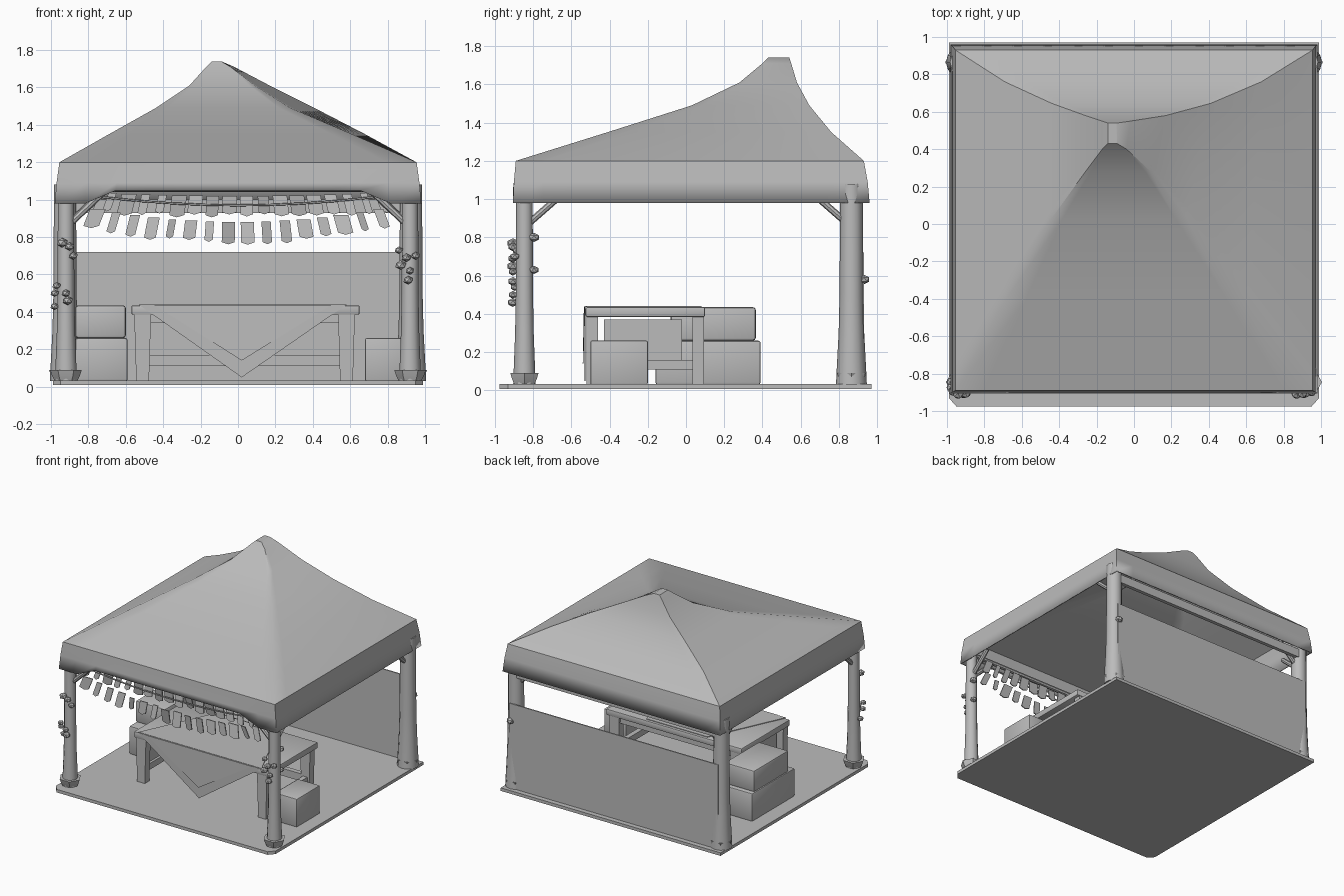
import bpy, bmesh, math, random
from mathutils import Vector

random.seed(4)
if "Cube" in bpy.data.objects:
    bpy.data.objects.remove(bpy.data.objects["Cube"])

GREY = (0.5, 0.5, 0.5, 1)
mat = bpy.data.materials.new("plain grey")
mat.use_nodes = True
mat.diffuse_color = GREY
mat.node_tree.nodes["Principled BSDF"].inputs["Base Color"].default_value = GREY


def finish(bm, name, smooth=True, angle=35):
    bmesh.ops.recalc_face_normals(bm, faces=bm.faces)
    mesh = bpy.data.meshes.new(name)
    bm.to_mesh(mesh)
    bm.free()
    mesh.materials.append(mat)
    ob = bpy.data.objects.new(name, mesh)
    bpy.context.collection.objects.link(ob)
    if smooth:
        bpy.ops.object.select_all(action='DESELECT')
        ob.select_set(True)
        bpy.context.view_layer.objects.active = ob
        bpy.ops.object.shade_smooth_by_angle(angle=math.radians(angle))
    return ob


def box(name, x, y, z, bevel=0.0):
    bm = bmesh.new()
    bmesh.ops.create_cube(bm, size=1)
    for v in bm.verts:
        v.co = [a + (b - a) * (c + 0.5) for (a, b), c in zip((x, y, z), v.co)]
    if bevel:
        bmesh.ops.bevel(bm, geom=bm.edges[:], offset=bevel, segments=2, affect='EDGES', profile=0.5)
    return finish(bm, name)


def loft(name, rings, caps=True):
    bm = bmesh.new()
    loops = [[bm.verts.new(p) for p in ring] for ring in rings]
    n = len(loops[0])
    for a, b in zip(loops, loops[1:]):
        for i in range(n):
            bm.faces.new((a[i], a[(i + 1) % n], b[(i + 1) % n], b[i]))
    if caps:
        bm.faces.new(loops[0])
    bm.faces.new(loops[-1])
    return finish(bm, name)


def circle(cx, cy, z, r, n=12):
    return [(cx + r * math.cos(2 * math.pi * i / n), cy + r * math.sin(2 * math.pi * i / n), z)
            for i in range(n)]


def rod(name, a, b, r, n=8):
    a, b = Vector(a), Vector(b)
    q = (b - a).to_track_quat('Z', 'Y')
    return loft(name, [[p + q @ Vector(c) for c in circle(0, 0, 0, r, n)] for p in (a, b)])


# Thin floor slab with clipped front corners
loft("floor", [[(-.95, -.975, z), (.95, -.975, z), (.99, -.93, z), (.99, .97, z), (-.99, .97, z), (-.99, -.93, z)]
               for z in (0.008, 0.033)])


# Canopy: four-cornered rings from the skirt hem to the off-centre peak
# (right x, left x at the front, left x at the back, front y, back y, height)
def canopy_ring(x0, x_front, x_back, y0, y1, z, n=12):
    corners = [Vector(c) for c in ((x0, y0, z), (x_front, y0, z), (x_back, y1, z), (x0, y1, z))]
    return [corners[k].lerp(corners[(k + 1) % 4], i / n) for k in range(4) for i in range(n)]


rings = [canopy_ring(*r) for r in (
    (-.98, .98, .98, -.905, .96, .98), (-.97, .97, .97, -.90, .95, 1.09), (-.955, .955, .955, -.89, .93, 1.2),
    (-.69, .61, .68, -.41, .76, 1.35), (-.44, .28, .41, .03, .645, 1.49), (-.26, .09, .17, .28, .58, 1.61),
    (-.17, -.04, -.02, .40, .55, 1.71), (-.14, -.09, -.09, .43, .54, 1.74))]
for p in rings[0]:
    if p.y < -.9 and abs(p.x) < .75:
        p.z = 1.05
canopy = loft("canopy", rings, caps=False)
solid = canopy.modifiers.new("cloth thickness", 'SOLIDIFY')
solid.thickness = 0.01

# Posts with flared feet, leafy collars and corner braces
for side, s in (("left", 1), ("right", -1)):
    for end, x, y, r, d in (("front", s * .92, -.845, .045, 1), ("back", s * .925, .865, .062, -1)):
        name = f"{end}_{side}_post"
        loft(name, [circle(x, y, z, r * k) for z, k in
                    ((.03, 1.3), (.1, 1.25), (.3, 1.08), (.5, 1), (1.08, .95))])
        loft(name + "_collar", [circle(x, y, z, k, 6) for z, k in ((.03, .06), (.06, .075), (.09, .085))])
        rod(name + "_side_brace", (x, y + d * .03, .88), (x, y + d * .19, 1.02), .018)
        rod(name + "_cross_brace", (x - s * .03, y, .88), (x - s * .2, y, 1.04), .018)

# Rails under the eaves and the low back wall
rod("front_rail", (-.92, -.845, 1.06), (.92, -.845, 1.06), .018)
box("back_rail", (-.92, .92), (.88, .91), (.93, 1.0))
box("back_wall", (-.94, .94), (.92, .93), (.03, .72))


# Two rows of hanging tags, sagging in the middle
def tags(name, y, count, width, top, drop, sag):
    bm = bmesh.new()
    for i in range(count):
        u = 2 * i / (count - 1) - 1
        x, z = u * width, top - sag * (1 - u * u)
        w = random.uniform(.018, .042)
        h = drop * random.uniform(.85, 1.1)
        lean = u * .035
        dy = random.uniform(-.012, .012)
        outline = [(x - w, z), (x + w, z), (x + w + lean, z - h), (x + lean, z - h - .012), (x - w + lean, z - h)]
        front = [bm.verts.new((px, y + (dy if pz < z - .02 else -dy), pz)) for px, pz in outline]
        face = bm.faces.new(front)
        new = bmesh.ops.extrude_face_region(bm, geom=[face])["geom"]
        for v in new:
            if isinstance(v, bmesh.types.BMVert):
                v.co.y += .008
    finish(bm, name, smooth=False)


tags("upper_tags", -.825, 18, .76, 1.04, .10, .02)
tags("lower_tags", -.86, 16, .75, .95, .10, .07)
pts = [(u * .1 * .85, -.845, 1.03 - .06 * (1 - u * u / 100)) for u in range(-10, 11, 2)]
for a, b in zip(pts, pts[1:]):
    rod("tag_string", a, b, .006, 5)

# Table with legs, stretchers and a small panel inside its right end
box("table_top", (-.57, .65), (-.525, .1), (.385, .435), .008)
for x in (-.51, .58):
    for y in (-.49, .065):
        loft("table_leg", [[(x + a * k, y + b * .03, z) for a, b in ((-1, -1), (1, -1), (1, 1), (-1, 1))]
                           for z, k in ((.03, .034), (.39, .045))])
    box("table_side_stretcher", (x - .02, x + .02), (-.48, .06), (.11, .16))
box("table_back_stretcher", (-.51, .58), (.04, .08), (.11, .17))
box("table_back_rail", (-.51, .58), (.04, .08), (.34, .385))
box("table_end_panel", (-.515, -.51), (-.43, -.02), (.15, .37))


# Cloth laid over the top, with a folded point hanging in front
def cloth(name, outline, depth):
    bm = bmesh.new()
    face = bm.faces.new([bm.verts.new(p) for p in outline])
    for v in bmesh.ops.extrude_face_region(bm, geom=[face])["geom"]:
        if isinstance(v, bmesh.types.BMVert):
            v.co += Vector(depth)
    finish(bm, name, smooth=False)


cloth("cloth_top", [(-.53, -.525, .435), (.58, -.525, .435), (.3, .08, .435), (-.25, .08, .435)], (0, 0, .005))
cloth("cloth_drop", [(-.53, -.526, .438), (.58, -.526, .438), (.02, -.526, .05)], (0, -.004, 0))
cloth("cloth_fold", [(-.45, -.53, .438), (.5, -.53, .438), (.02, -.536, .14)], (0, -.004, 0))

# Boxes beside the table
box("lower_crate", (-.87, -.59), (-.16, .39), (.03, .26), .012)
box("upper_crate", (-.87, -.6), (-.08, .365), (.26, .435), .015)
box("small_crate", (.68, .88), (-.5, -.2), (.03, .26), .008)


# Blossoms climbing the posts, each given as sideways offset, forward offset and height
def blossoms(name, cx, cy, spots):
    bm = bmesh.new()
    for dx, dy, z in spots:
        made = bmesh.ops.create_icosphere(bm, subdivisions=1, radius=random.uniform(.024, .032))
        for v in made["verts"]:
            v.co = Vector((v.co.x, v.co.y, v.co.z * .8)) + Vector((cx + dx, cy + dy, z))
    finish(bm, name, smooth=False)


blossoms("right_post_blossoms", -.92, -.845, (
    (-.02, -.06, .77), (.02, -.06, .75), (.04, -.04, .7), (-.06, -.03, .5),
    (-.05, -.05, .54), (0, -.06, .5), (.01, -.06, .46), (-.06, 0, .43)))
blossoms("left_post_blossoms", .91, -.845, (
    (-.05, -.04, .73), (-.01, -.06, .69), (.04, -.05, .7), (-.04, -.06, .65),
    (.01, -.06, .62), (0, -.06, .57), (.03, .05, .8), (.03, .05, .63)))
blossoms("back_post_blossom", .93, .93, ((0, 0, .58),))
